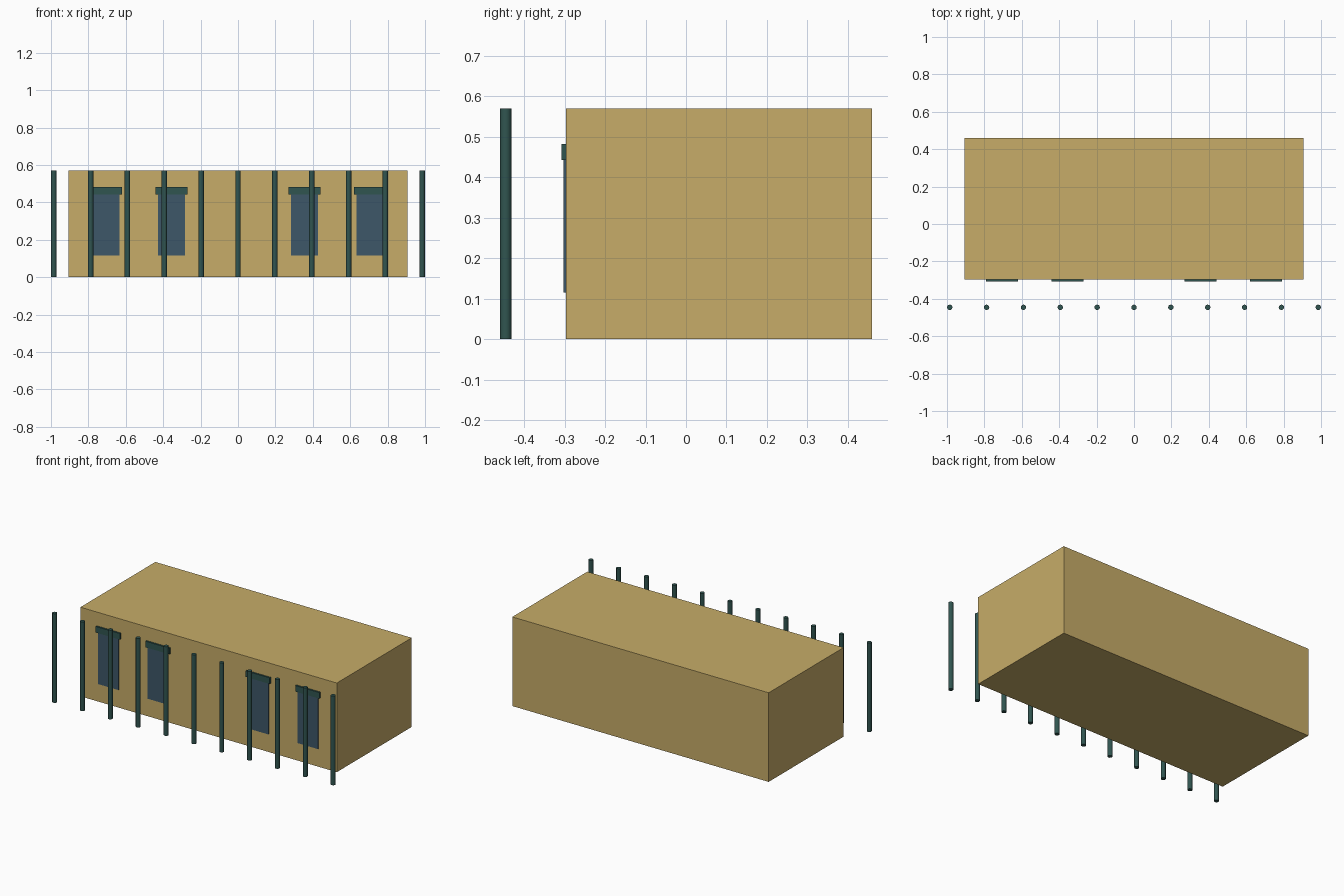
import bpy
import math

cube = bpy.data.objects.get("Cube")
if cube:
    bpy.data.objects.remove(cube, do_unlink=True)


def material(name, color):
    mat = bpy.data.materials.new(name)
    mat.use_nodes = True
    mat.diffuse_color = (*color, 1)
    bsdf = next(n for n in mat.node_tree.nodes if n.type == 'BSDF_PRINCIPLED')
    bsdf.inputs["Base Color"].default_value = (*color, 1)
    bsdf.inputs["Roughness"].default_value = 0.8
    return mat


SAND = material("sand wall", (0.57, 0.415, 0.14))
GLASS = material("blue window", (0.048, 0.095, 0.14))
GREEN = material("dark green", (0.03, 0.09, 0.08))


def finish(name, mat):
    obj = bpy.context.object
    obj.name = name
    obj.data.materials.append(mat)
    bpy.ops.object.transform_apply(location=False, rotation=False, scale=True)
    return obj


def box(name, mat, x, y, z):
    """Box from (min, max) ranges on each axis."""
    ranges = (x, y, z)
    bpy.ops.mesh.primitive_cube_add(size=1, location=[(a + b) / 2 for a, b in ranges])
    bpy.context.object.scale = [b - a for a, b in ranges]
    return finish(name, mat)


HEIGHT = 0.57
WALL_Y = -0.297

# Building block
box("building", SAND, (-0.907, 0.907), (WALL_Y, 0.46), (0, HEIGHT))

# Windows with lintels on the front wall
for i, x in enumerate((-0.706, -0.355, 0.355, 0.706)):
    box(f"window_{i + 1}", GLASS, (x - 0.072, x + 0.072), (-0.303, WALL_Y), (0.115, 0.445))
    box(f"lintel_{i + 1}", GREEN, (x - 0.085, x + 0.085), (-0.308, WALL_Y), (0.443, 0.482))

# Row of round posts in front
RADIUS = 0.0145
for i in range(11):
    bpy.ops.mesh.primitive_cylinder_add(
        vertices=12, radius=RADIUS, depth=HEIGHT,
        location=((i - 5) * 0.197, -0.4455, HEIGHT / 2))
    finish(f"post_{i + 1}", GREEN)
    bpy.ops.object.shade_smooth_by_angle(angle=math.radians(40))
